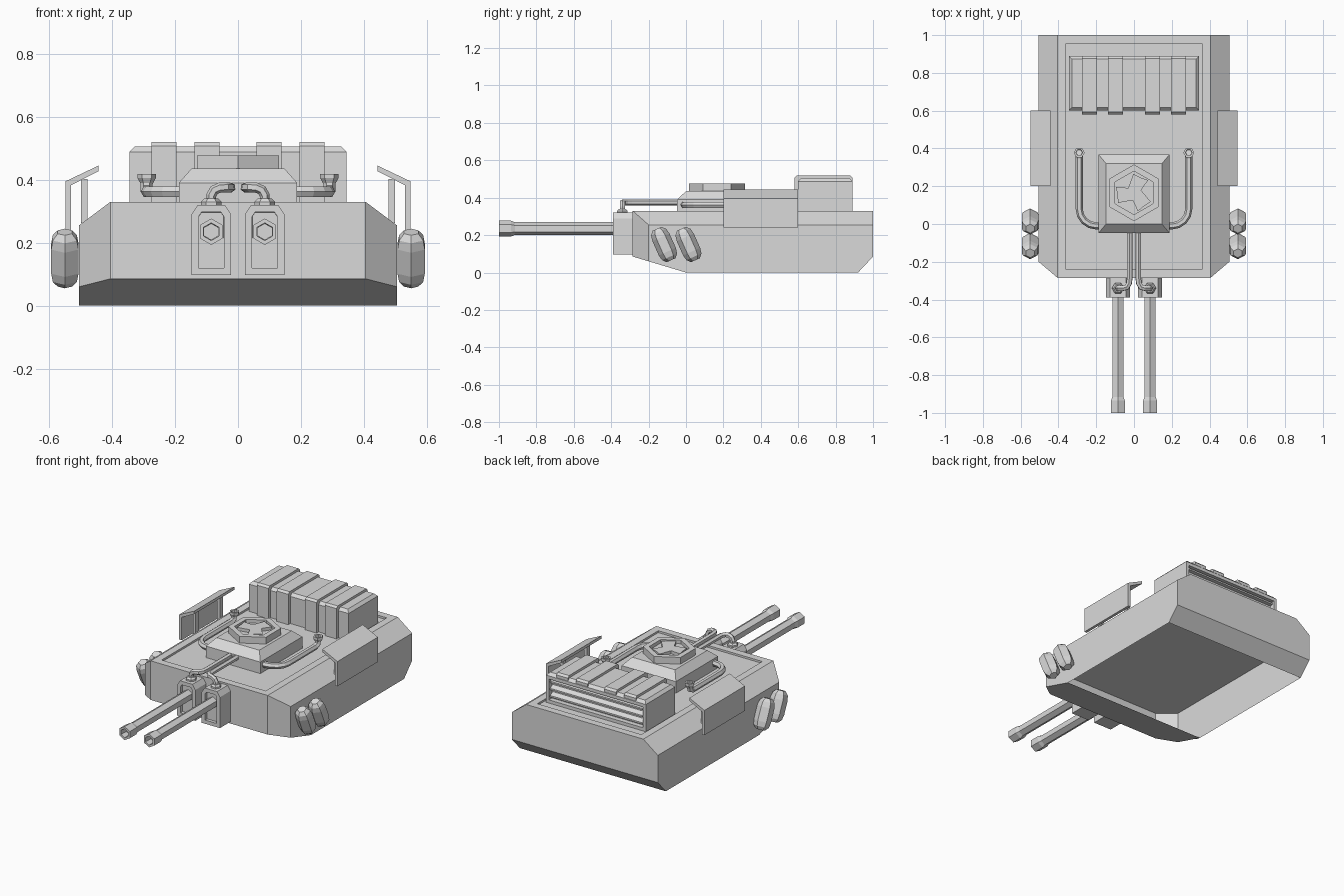
import bpy, bmesh, math
from mathutils import Vector, Matrix

cube = bpy.data.objects.get("Cube")
if cube:
    bpy.data.objects.remove(cube, do_unlink=True)

grey = bpy.data.materials.new("plain_grey")
grey.use_nodes = True
GREY = (0.7, 0.7, 0.7, 1)
grey.diffuse_color = GREY
grey.node_tree.nodes["Principled BSDF"].inputs["Base Color"].default_value = GREY


def finish(name, bm):
    me = bpy.data.meshes.new(name)
    bm.to_mesh(me)
    bm.free()
    me.materials.append(grey)
    ob = bpy.data.objects.new(name, me)
    bpy.context.collection.objects.link(ob)


def hull(points):
    """Solid wrapped around points."""
    bm = bmesh.new()
    for p in points:
        bm.verts.new(p)
    bmesh.ops.convex_hull(bm, input=bm.verts)
    bmesh.ops.dissolve_limit(bm, angle_limit=0.02, verts=bm.verts, edges=bm.edges)
    bmesh.ops.recalc_face_normals(bm, faces=bm.faces)
    return bm


def prism(profile, axis, lo, hi):
    """Profile of the two remaining axes, extruded along an axis."""
    bm = bmesh.new()
    def place(p, d):
        c = list(p)
        c.insert(axis, d)
        return bm.verts.new(c)
    ends = [[place(p, d) for p in profile] for d in (lo, hi)]
    n = len(profile)
    for ring in ends:
        bm.faces.new(ring)
    for i in range(n):
        j = (i + 1) % n
        bm.faces.new((ends[0][i], ends[0][j], ends[1][j], ends[1][i]))
    bmesh.ops.recalc_face_normals(bm, faces=bm.faces)
    return bm


def box(x0, x1, y0, y1, z0, z1):
    return prism([(x0, y0), (x1, y0), (x1, y1), (x0, y1)], 2, z0, z1)


def facing(bm, direction):
    """Largest face pointing along a direction."""
    d = Vector(direction)
    return max((f for f in bm.faces if f.normal.dot(d) > 0.9), key=lambda f: f.calc_area())


def recess(bm, direction, margin, depth):
    f = facing(bm, direction)
    bmesh.ops.inset_region(bm, faces=[f], thickness=margin, use_even_offset=True)
    bmesh.ops.inset_region(bm, faces=[f], thickness=0.0003, depth=-depth)


def lathe(rings, sides, matrix, start=0.0):
    """Closed stack of (radius, height) rings."""
    bm = bmesh.new()
    loops = []
    for r, h in rings:
        loops.append([bm.verts.new((r * math.cos(start + math.tau * i / sides),
                                    r * math.sin(start + math.tau * i / sides), h))
                      for i in range(sides)])
    for a, b in zip(loops, loops[1:]):
        for i in range(sides):
            j = (i + 1) % sides
            bm.faces.new((a[i], a[j], b[j], b[i]))
    bm.faces.new(loops[0])
    bm.faces.new(loops[-1])
    bm.transform(matrix)
    bmesh.ops.recalc_face_normals(bm, faces=bm.faces)
    return bm


def tube(name, points, radius):
    cu = bpy.data.curves.new(name, "CURVE")
    cu.dimensions = "3D"
    cu.bevel_depth = radius
    cu.bevel_resolution = 1
    cu.use_fill_caps = True
    sp = cu.splines.new("POLY")
    sp.points.add(len(points) - 1)
    for p, co in zip(sp.points, points):
        p.co = (*co, 1)
    tmp = bpy.data.objects.new(name + "_path", cu)
    me = bpy.data.meshes.new_from_object(tmp)
    bm = bmesh.new()
    bm.from_mesh(me)
    for f in bm.faces:
        f.smooth = False
    bpy.data.objects.remove(tmp)
    bpy.data.meshes.remove(me)
    finish(name, bm)


# Hull shell, open underneath, with chamfered shoulders and a sunken deck
pts = []
for s in (-1, 1):
    a, b = 0.405 * s, 0.505 * s
    pts += [(a, -0.285, 0.33), (a, -0.285, 0.0855), (b, -0.2, 0.255), (b, -0.2, 0.06),
            (b, 0, 0), (b, 0.92, 0), (b, 1, 0.085), (b, 1, 0.255), (a, 1, 0.33)]
bm = hull(pts)
recess(bm, (0, 0, 1), 0.045, 0.012)
bmesh.ops.delete(bm, geom=[facing(bm, (0, 0, -1))], context="FACES_ONLY")
finish("hull", bm)

# Flat ceiling inside the shell, level with the shoulder edge, facing down
bm = bmesh.new()
half = [(0.405, -0.285), (0.505, -0.2), (0.505, 1)]
outline = half + [(-x, y) for x, y in reversed(half)]
bm.faces.new([bm.verts.new((x, y, 0.255)) for x, y in reversed(outline)])
finish("inner_ceiling", bm)

# Rear stowage box with louvred back and straps
bm = box(-0.345, 0.345, 0.6, 0.89, 0.318, 0.505)
top = [e for e in bm.edges if all(v.co.z > 0.5 for v in e.verts)]
bmesh.ops.bevel(bm, geom=top, offset=0.017, segments=1, affect="EDGES")
bmesh.ops.recalc_face_normals(bm, faces=bm.faces)
recess(bm, (0, 1, 0), 0.02, 0.03)
finish("stowage_box", bm)
for i in range(3):
    z = 0.355 + 0.045 * i
    finish("box_louvre", prism([(0.86, z + 0.025), (0.86, z), (0.885, z), (0.885, z + 0.01)],
                               0, -0.32, 0.32))
strap = [(0.58, 0.318), (0.58, 0.508), (0.592, 0.52), (0.877, 0.52), (0.889, 0.508), (0.889, 0.49),
         (0.61, 0.49), (0.61, 0.318)]
for x in (-0.235, -0.098, 0.098, 0.235):
    finish("box_strap", prism(strap, 0, x - 0.04, x + 0.04))

# Turret block
finish("turret", hull([(sx * x, 0.16 + sy * y, z) for sx in (-1, 1) for sy in (-1, 1)
                       for x, y, z in ((0.188, 0.208, 0.318), (0.188, 0.208, 0.39),
                                       (0.148, 0.16, 0.435))]))

# Six-sided hatch with a sunken three-bladed centre
finish("hatch", lathe([(0.15, 0.435), (0.15, 0.477), (0.115, 0.477), (0.115, 0.455)],
                      6, Matrix.Translation((0, 0.165, 0)), math.pi / 2))
blades = []
for i in range(3):
    for r, deg in ((0.04, -40), (0.1, -18), (0.088, 8), (0.1, 32)):
        t = math.radians(120 * i + 60 + deg)
        blades.append((r * math.cos(t), 0.165 + r * math.sin(t)))
finish("hatch_blades", prism(blades, 2, 0.455, 0.474))

FORWARD = Matrix.Rotation(math.pi / 2, 4, "X")
for s, side in ((-1, "right"), (1, "left")):
    # Gun mount and barrel
    gx = 0.085 * s
    w = 0.063
    shield = [(gx - w, 0.097), (gx + w, 0.097), (gx + w, 0.29), (gx + w - 0.02, 0.32),
              (gx - w + 0.02, 0.32), (gx - w, 0.29)]
    bm = prism(shield, 1, -0.39, -0.285)
    recess(bm, (0, -1, 0), 0.023, 0.02)
    finish(side + "_gun_mount", bm)
    finish(side + "_gun_barrel",
           lathe([(0.034, 0.37), (0.034, 0.915), (0.042, 0.935), (0.042, 1), (0.028, 1), (0.026, 0.95)],
                 6, Matrix.Translation((gx, 0, 0.235)) @ FORWARD, math.pi / 2))

    # Feed pipe from mount to turret
    finish(side + "_feed_collar", lathe([(0.032, 0.32), (0.032, 0.33), (0.022, 0.34)], 6,
                                        Matrix.Translation((gx, -0.34, 0))))
    tube(side + "_feed_pipe", [(gx, -0.34, 0.32), (gx, -0.34, 0.35), (s * 0.076, -0.34, 0.367),
                               (s * 0.058, -0.34, 0.375), (s * 0.038, -0.335, 0.375),
                               (s * 0.026, -0.315, 0.375), (s * 0.023, -0.29, 0.375),
                               (s * 0.023, -0.045, 0.375)], 0.016)

    # Exhaust hose looping back from the turret, with a flared end
    arc = [(s * (0.2 + 0.09 * math.sin(t)), 0.08 - 0.09 * math.cos(t), 0.362)
           for t in (math.pi / 8 * k for k in range(5))]
    tube(side + "_hose", [(s * 0.185, -0.01, 0.362)] + arc +
         [(s * 0.29, 0.35, 0.362), (s * 0.29, 0.372, 0.372), (s * 0.29, 0.378, 0.405)], 0.019)
    finish(side + "_hose_flare", lathe([(0.018, 0.385), (0.029, 0.405), (0.029, 0.418),
                                        (0.018, 0.418), (0.016, 0.4)], 6,
                                       Matrix.Translation((s * 0.29, 0.378, 0))))

    # Side screen with sloping canopy, held by inner posts on the hull shoulder
    screen = [(0.53, 0.24), (0.548, 0.24), (0.548, 0.395), (0.443, 0.445), (0.443, 0.427),
              (0.53, 0.383)]
    finish(side + "_side_screen", prism([(s * x, z) for x, z in screen], 1, 0.2, 0.6))
    x0, x1 = sorted((s * 0.478, s * 0.498))
    for y in (0.28, 0.52):
        finish(side + "_screen_post", box(x0, x1, y - 0.015, y + 0.015, 0.262, 0.403))

    # Pair of slanted six-sided canisters with rounded ends
    for y in (-0.117, 0.013):
        m = Matrix.Translation((s * 0.55, y, 0.15)) @ Matrix.Rotation(math.radians(24), 4, "X")
        finish(side + "_canister", lathe([(0.026, -0.092), (0.044, -0.072), (0.05, -0.042),
                                          (0.05, 0.042), (0.044, 0.072), (0.026, 0.092)],
                                         6, m, math.pi / 2))
